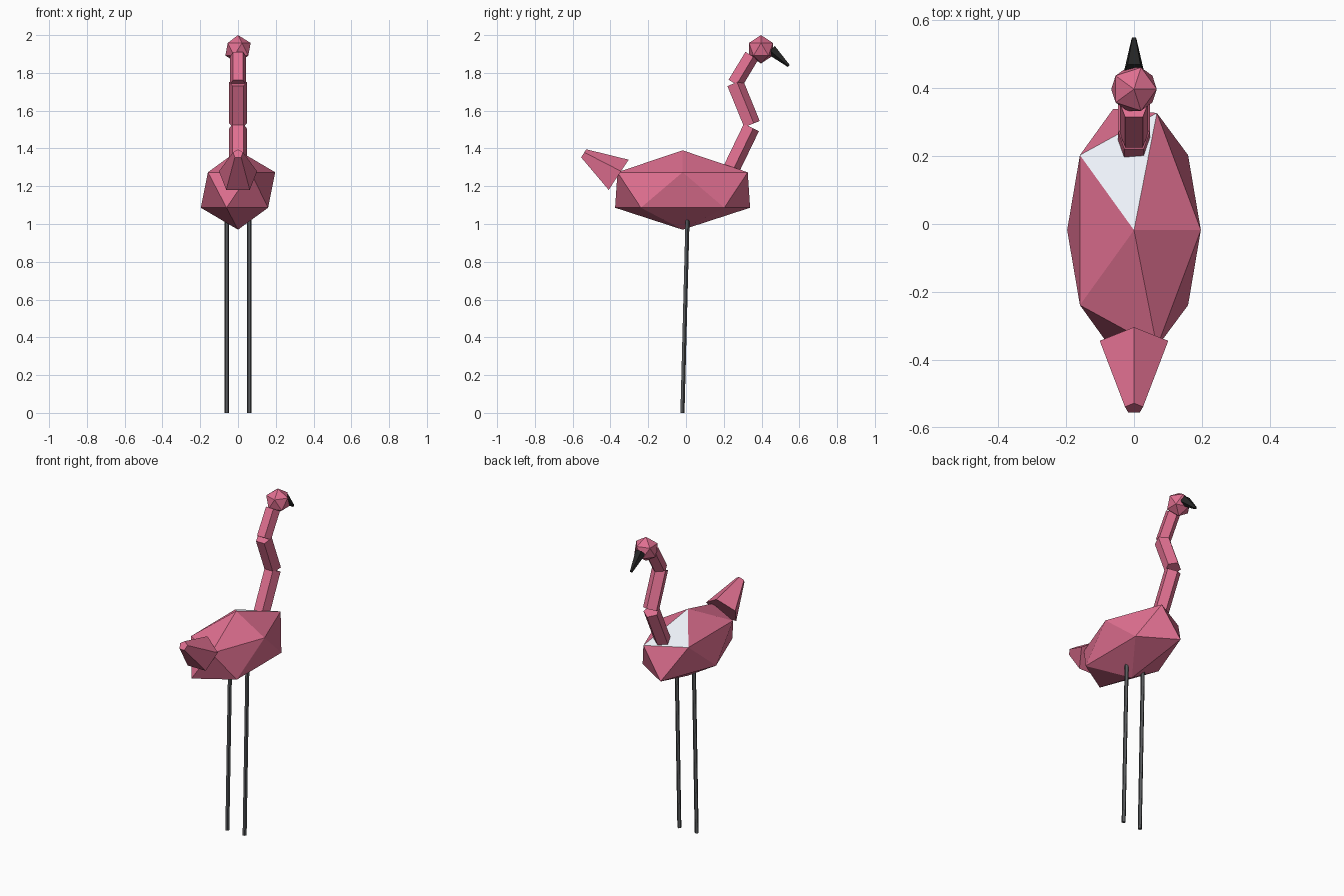
import bpy, math
from mathutils import Vector

if "Cube" in bpy.data.objects:
    bpy.data.objects.remove(bpy.data.objects["Cube"])


def material(name, rgb):
    m = bpy.data.materials.new(name)
    m.diffuse_color = (*rgb, 1)
    m.use_nodes = True
    m.node_tree.nodes["Principled BSDF"].inputs["Base Color"].default_value = m.diffuse_color
    return m


PINK = material("pink", (0.74, 0.16, 0.28))
WHITE = material("white", (0.85, 0.89, 0.95))
BLACK = material("black", (0.02, 0.02, 0.02))
GREY = material("dark_grey", (0.10, 0.105, 0.11))


def ball(name, loc, scale):
    """Twenty-sided low-poly ball."""
    bpy.ops.mesh.primitive_ico_sphere_add(subdivisions=1, radius=1, location=loc)
    ob = bpy.context.object
    ob.name = name
    ob.scale = scale
    ob.data.materials.append(PINK)
    return ob


def rod(name, start, end, r1, r2, mat, x=0):
    """Five-sided tapered rod between two (y, z) points."""
    a, b = Vector((x, *start)), Vector((x, *end))
    d = b - a
    bpy.ops.mesh.primitive_cone_add(
        vertices=5, radius1=r1, radius2=r2, depth=d.length,
        location=(a + b) / 2, rotation=(math.atan2(-d.y, d.z), 0, 0))
    ob = bpy.context.object
    ob.name = name
    ob.data.materials.append(mat)
    return ob


# Body, with one white facet at the base of the neck
body = ball("body", (0, -0.018, 1.18), (0.22, 0.42, 0.21))
body.data.materials.append(WHITE)
fan = [p for p in body.data.polygons if p.center.z > 0.55]
max(fan, key=lambda p: p.center.y).material_index = 1
for v in body.data.vertices:
    if v.co.z > 0.3 and abs(v.co.y) > 0.8:
        v.co.y *= 0.965
        v.co.x += 0.03

# Zigzag neck
joints = [(0.215, 1.25), (0.342, 1.513), (0.256, 1.745), (0.345, 1.893)]
radii = [0.049, 0.049, 0.044]
for i, r in enumerate(radii):
    a, b = joints[i], joints[i + 1]
    if i == 1:
        a = (0.345, 1.527)
    rod(f"neck_{i + 1}", a, b, r, r, PINK)

# Head and beak
ball("head", (0, 0.397, 1.925), (0.075, 0.075, 0.075))
rod("beak", (0.452, 1.924), (0.545, 1.837), 0.032, 0.008, BLACK)

# Tail
rod("tail", (-0.362, 1.252), (-0.543, 1.372), 0.106, 0.028, PINK)

# Legs
for side, x in (("left", -0.06), ("right", 0.06)):
    rod(f"{side}_leg", (-0.02, 0), (0.007, 1.03), 0.012, 0.012, GREY, x)
